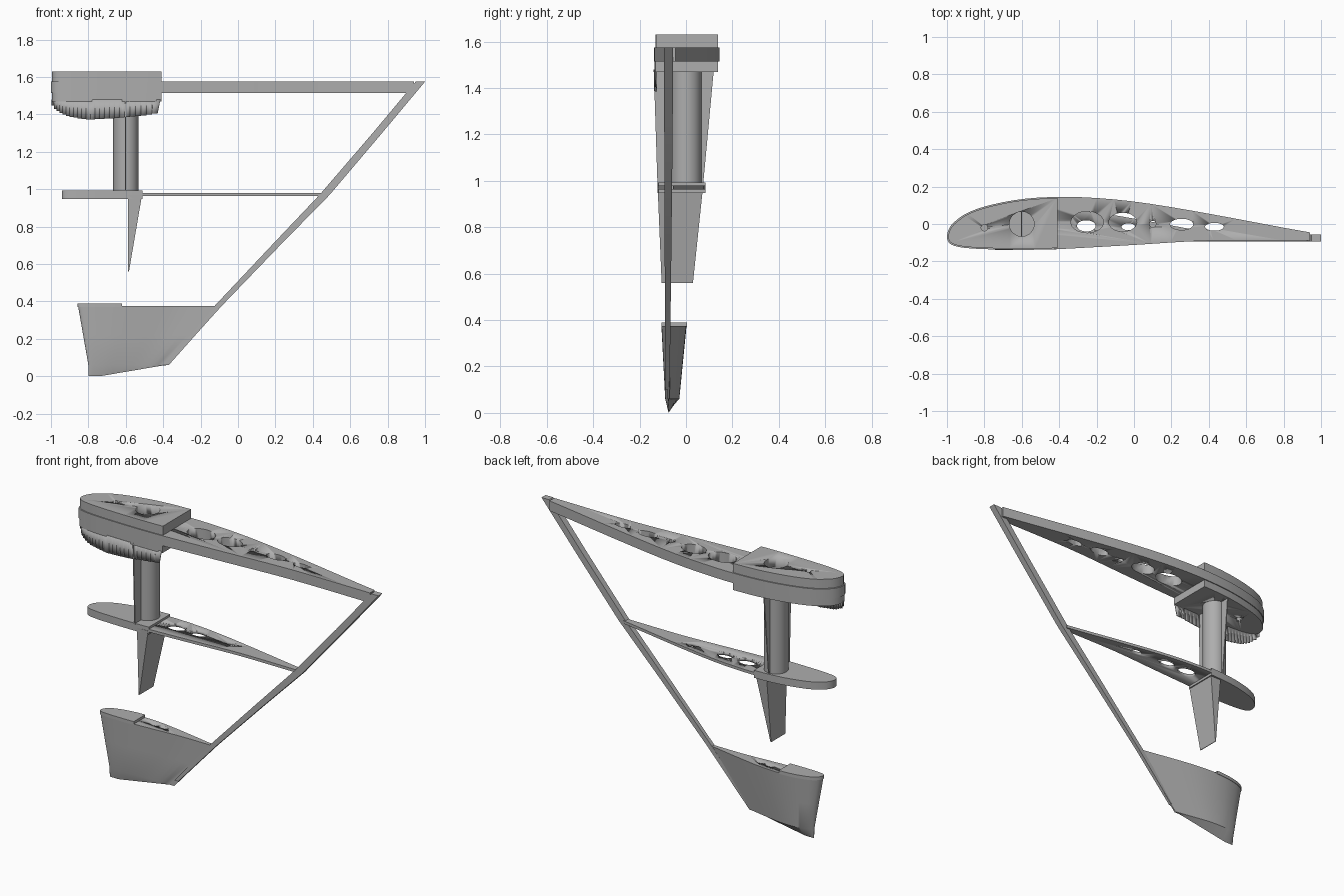
import bpy, bmesh, math

if "Cube" in bpy.data.objects:
    bpy.data.objects.remove(bpy.data.objects["Cube"])

grey = bpy.data.materials.new("plain_grey")
grey.diffuse_color = (0.42, 0.42, 0.42, 1)
grey.use_nodes = True
grey.node_tree.nodes["Principled BSDF"].inputs["Base Color"].default_value = grey.diffuse_color

# Airfoil curves of the root section (x from -1 to 1), and the planform by height
UPPER = [(-1, -.07), (-.98, -.01), (-.95, .02), (-.9, .055), (-.8, .093), (-.6, .133), (-.4, .145),
         (-.2, .139), (0, .12), (.2, .09), (.4, .055), (.6, .018), (.8, -.02), (1, -.055)]
LOWER = [(-1, -.07), (-.99, -.1), (-.95, -.12), (-.85, -.132), (-.6, -.138), (-.4, -.134),
         (0, -.112), (.3, -.093), (.5, -.087), (1, -.09)]
# z, leading edge x, trailing edge x, chord line y
PLAN = [(.06, -.80, -.37, -.075), (.375, -.855, -.09, -.08), (.97, -.94, .49, -.073), (1.575, -1, 1, -.07)]


def lerp(table, x, col=1):
    for a, b in zip(table, table[1:]):
        if x <= b[0]:
            break
    f = (x - a[0]) / (b[0] - a[0])
    return a[col] + f * (b[col] - a[col])


def smooth(table, x):
    """Hermite interpolation in sqrt space, so the nose is round."""
    p = [(math.sqrt(max(0, a + 1)), b) for a, b in table]
    t = math.sqrt(max(0, x + 1))
    i = 0
    while i < len(p) - 2 and t > p[i + 1][0]:
        i += 1

    def slope(k):
        a, b = p[max(k - 1, 0)], p[min(k + 1, len(p) - 1)]
        return (b[1] - a[1]) / (b[0] - a[0])
    h = p[i + 1][0] - p[i][0]
    f = (t - p[i][0]) / h
    return ((2*f**3 - 3*f*f + 1) * p[i][1] + (f**3 - 2*f*f + f) * h * slope(i)
            + (3*f*f - 2*f**3) * p[i + 1][1] + (f**3 - f*f) * h * slope(i + 1))


def surf(table, x, z):
    """y of the wing surface at x, z."""
    xl, xr, yb = (lerp(PLAN, z, c) for c in (1, 2, 3))
    s = (xr - xl) / 2
    u = min(1, max(-1, (x - xl) / s - 1))
    return yb + s * (smooth(table, u) + .07)


def outline(z, x1, zs=None, inset=0, n=28):
    """Closed section ring at height z, from the nose to x1."""
    zs = z if zs is None else zs
    xl = lerp(PLAN, zs) + inset
    xs = [xl + (x1 - xl) * (i / n) ** 2 for i in range(n + 1)]
    up = [(x, surf(UPPER, x - inset * (i < n), zs) - inset, z) for i, x in enumerate(xs)]
    lo = [(x, surf(LOWER, x - inset * (i < n), zs) + inset, z) for i, x in enumerate(xs)]
    return up[::-1] + lo[1:]


def finish(name, bm, sharp=30):
    bmesh.ops.remove_doubles(bm, verts=bm.verts, dist=1e-5)
    bmesh.ops.recalc_face_normals(bm, faces=bm.faces)
    me = bpy.data.meshes.new(name)
    bm.to_mesh(me)
    bm.free()
    me.materials.append(grey)
    ob = bpy.data.objects.new(name, me)
    bpy.context.collection.objects.link(ob)
    activate(ob)
    bpy.ops.object.shade_smooth_by_angle(angle=math.radians(sharp))
    return ob


def activate(ob):
    bpy.ops.object.select_all(action='DESELECT')
    ob.select_set(True)
    bpy.context.view_layer.objects.active = ob


def loft(name, rings, cap_start=True):
    bm = bmesh.new()
    vs = [[bm.verts.new(p) for p in r] for r in rings]
    n = len(rings[0])
    for a, b in zip(vs, vs[1:]):
        for i in range(n):
            j = (i + 1) % n
            bm.faces.new((a[i], a[j], b[j], b[i]))
    if cap_start:
        bm.faces.new(vs[0][::-1])
    bm.faces.new(vs[-1])
    return finish(name, bm)


def slab(name, z0, z1, x1, inset=0):
    zm = min(1.575, z1)
    return loft(name, [outline(z0, x1, zm, inset), outline(z1, x1, zm, inset)])


def drill(ob, holes, z0, z1):
    """Cut elliptical holes (x, y, rx, ry) between two heights."""
    bm = bmesh.new()
    for x, y, rx, ry in holes:
        r = bmesh.ops.create_cone(bm, cap_ends=True, segments=32, radius1=1, radius2=1, depth=1)
        for v in r["verts"]:
            v.co = (x + rx * v.co.x, y + ry * v.co.y, z0 if v.co.z < 0 else z1)
    cutter = finish("hole_cutter", bm)
    cutter.hide_render = True
    m = ob.modifiers.new("holes", 'BOOLEAN')
    m.operation, m.solver, m.object = 'DIFFERENCE', 'EXACT', cutter
    activate(ob)
    bpy.ops.object.modifier_apply(modifier=m.name)
    bpy.data.objects.remove(cutter, do_unlink=True)


# Root rib, its cap and the nose block below it
nose_holes = [(-.6, 0, .066, .066), (-.8, -.02, .017, .017)]
root = slab("root_rib", 1.515, 1.575, .94)
drill(root, nose_holes + [(-.25, .01, .087, .057), (-.06, .01, .075, .05), (.1, 0, .017, .017),
                          (.255, -.002, .062, .03), (.43, -.015, .05, .021)], 1.4, 1.7)
cap = slab("root_cap", 1.575, 1.63, -.41, .006)
drill(cap, nose_holes, 1.4, 1.7)
block = slab("root_nose_block", 1.47, 1.515, -.41)
drill(block, nose_holes, 1.4, 1.7)

# Ragged skin hanging from the nose block on the front side
RAG = [(-1, 1.47), (-.98, 1.43), (-.95, 1.41), (-.9, 1.387), (-.8, 1.372), (-.65, 1.38), (-.5, 1.395), (-.41, 1.41)]
bm = bmesh.new()
N = 24
xs = [-.993 + .563 * (i / N) ** 1.3 for i in range(N + 1)]
for a, b in zip(xs, xs[1:]):
    zb = lerp(RAG, (a + b) / 2)
    pts = [(a, zb), (b, zb), (b + .015 * (b > -.44), 1.48), (a, 1.48)]
    bm.faces.new([bm.verts.new((x, surf(LOWER, x, z) + .001, z)) for x, z in pts])
skin = finish("nose_skin", bm)
sol = skin.modifiers.new("thickness", 'SOLIDIFY')
sol.thickness = .005

# Hollow round spar with the thin shear web across it
bm = bmesh.new()
r = bmesh.ops.create_cone(bm, cap_ends=False, segments=40, radius1=.067, radius2=.067, depth=.53)
bmesh.ops.translate(bm, verts=bm.verts, vec=(-.6, 0, 1.25))
finish("round_spar", bm)


def box_ring(x0, x1, y0, y1, z):
    return [(x0, y0, z), (x1, y0, z), (x1, y1, z), (x0, y1, z)]


loft("shear_web", [box_ring(-.604, -.598, -.123, .074, .985), box_ring(-.604, -.598, -.139, .12, 1.48)])

# Wedge under the middle rib
loft("lower_wedge", [box_ring(-.587, -.583, -.105, .03, .56), box_ring(-.587, -.513, -.122, .073, .97)])

# Middle rib with its thicker nose
mid = slab("middle_rib", .963, .98, .455)
drill(mid, [(-.4, -.01, .058, .037), (-.255, -.01, .05, .03), (-.03, -.015, .037, .018)], .8, 1.1)
slab("middle_rib_nose", .948, .993, -.51)

# Solid tip block, tapering to a slanted keel, with a raised nose plate
low = outline(.06, -.37)
keel = [(x, -.075, min(.06, max(0, (x + .74) * .17))) for x, y, z in low]
tip = loft("tip_block", [keel, low, outline(.22, lerp(PLAN, .22, 2)), outline(.375, -.1)], cap_start=False)
drill(tip, [(-.526, -.045, .028, .013), (-.46, -.05, .028, .012)], .32, .5)
slab("tip_nose_plate", .37, .39, -.62)

# Trailing edge strip: z, inner x, outer x, lower y, upper y
STRIP = [(.1, -.36, -.336, -.088, -.07), (.375, -.126, -.088, -.09, -.067), (.7, .18, .225, -.092, -.063),
         (.97, .436, .49, -.093, -.06), (1.3, .72, .77, -.094, -.057), (1.575, .95, 1, -.094, -.055)]
loft("trailing_edge", [box_ring(a, b, c, d, z) for z, a, b, c, d in STRIP])
